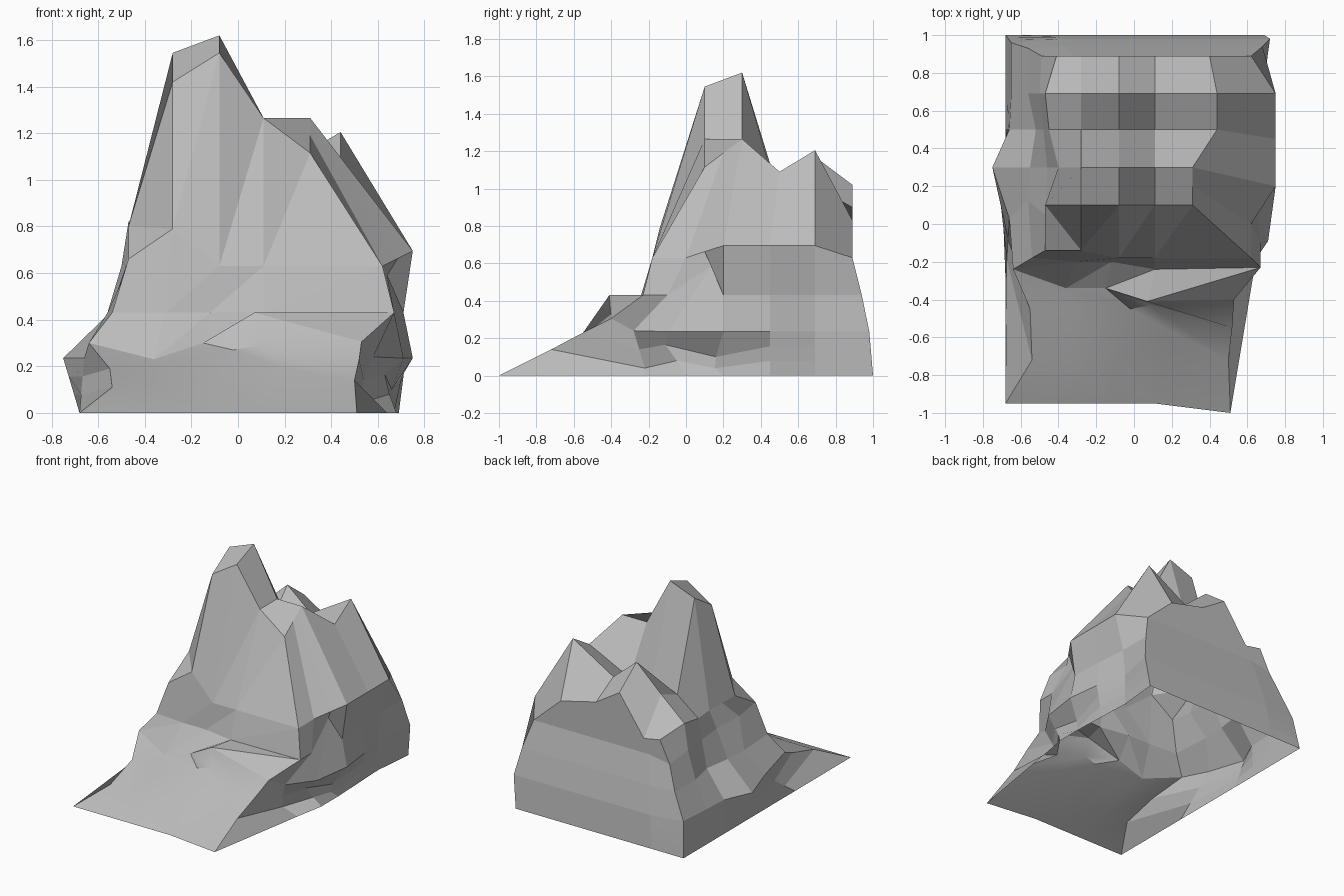
import bpy
import bmesh
from mathutils import Vector

cube = bpy.data.objects.get("Cube")
if cube:
    bpy.data.objects.remove(cube, do_unlink=True)

stone = bpy.data.materials.new("grey_stone")
stone.use_nodes = True
stone_colour = (0.5, 0.5, 0.5, 1)
stone.diffuse_color = stone_colour
stone.node_tree.nodes["Principled BSDF"].inputs["Base Color"].default_value = stone_colour


def sheet(name, columns, smooth=False, split=None):
    """Skin a grid of points, given as neighbouring columns; split cuts each cell in two."""
    bm = bmesh.new()
    grid = [[bm.verts.new(point) for point in column] for column in columns]
    for left, right in zip(grid, grid[1:]):
        for i in range(len(left) - 1):
            a, b, c, d = left[i], left[i + 1], right[i + 1], right[i]
            cuts = {"falling": [(a, b, c), (a, c, d)], "rising": [(a, b, d), (b, c, d)]}
            for corners in cuts.get(split, [(a, b, c, d)]):
                bm.faces.new(corners)
    mesh = bpy.data.meshes.new(name)
    bm.to_mesh(mesh)
    bm.free()
    mesh.materials.append(stone)
    obj = bpy.data.objects.new(name, mesh)
    bpy.context.collection.objects.link(obj)
    if smooth:
        bpy.ops.object.select_all(action="DESELECT")
        bpy.context.view_layer.objects.active = obj
        obj.select_set(True)
        bpy.ops.object.shade_smooth_by_angle()


def strata(top, *points):
    """Side column: crown, shoulder, waist, bulge, then straight to the ground."""
    column = [Vector(top)] + [Vector(p) for p in points]
    bulge, ground = column[-2:]
    column[-1:] = [bulge.lerp(ground, 1 / 3), bulge.lerp(ground, 2 / 3), ground]
    return column


def midpoint(a, b):
    return (a + b) / 2


# Summit: rows of peaks and saddles, running from front to back
def ridge(y, left, right, heights):
    xs = (left, -.28, -.08, .11, right)
    return [Vector((x, y, z)) for x, z in zip(xs, heights)]


crown = [
    ridge(.1, -.47, .31, (.8, 1.42, 1.545, 1.265, 1.115)),
    ridge(.3, -.4, .31, (.75, 1.545, 1.62, 1.265, 1.265)),
    ridge(.5, -.45, .44, (.78, .91, .97, .93, 1.09)),
    ridge(.69, -.47, .44, (.82, .985, 1.17, 1.01, 1.205)),
    ridge(.89, -.41, .4, (.76, .735, 1.02, .9, .83)),
]
sheet("summit", [list(reversed(row)) for row in reversed(crown)])

# Front: steep face above, ledge in the middle, apron running out below
front = [
    [(-.47, -.14, .66), (-.54, -.18, .43), (-.64, -.24, .3),
     (-.55, -.45, .19), (-.54, -.72, .11), (-.68, -.95, 0)],
    [(-.28, -.14, .79), (-.31, -.2, .43), (-.36, -.34, .23),
     (-.33, -.45, .2), (-.33, -.72, .11), (-.3, -.95, 0)],
    [(-.08, -.18, .63), (-.12, -.2, .43), (-.15, -.34, .3),
     (-.02, -.45, .27), (-.1, -.72, .12), (-.1, -.95, 0)],
    [(.11, -.18, .63), (.11, -.24, .43), (.07, -.41, .43),
     (.09, -.43, .29), (.2, -.57, .19), (.11, -.95, 0)],
    [(.62, -.18, .63), (.67, -.23, .43), (.53, -.4, .305),
     (.52, -.55, .23), (.5, -.72, .14), (.51, -1, 0)],
]
front = [[top] + [Vector(p) for p in column] for top, column in zip(crown[0], front)]
sheet("front_buttress", [column[:2] for column in front[:2]], split="falling")
sheet("front_buttress_foot", [column[1:3] for column in front[:2]])
sheet("front_face", [column[:3] for column in front[1:]], split="rising")
sheet("front_ledge", [column[2:4] for column in front], split="rising")
sheet("apron", [column[3:] for column in front], smooth=True)

# Rear corners, shared by the back and side walls
back_left = strata(crown[4][0], (-.49, .89, .6), (-.56, .93, .43), (-.65, .96, .25), (-.68, 1, 0))
back_right = strata(crown[4][4], (.62, .89, .63), (.68, .94, .43), (.72, .98, .235), (.69, 1, 0))


# Right wall: overhanging shoulder, with a hollow near the front
def right_column(top, y, waist, bulge, ground):
    return strata(top, (.75, y, .695), (waist, y, .43), (bulge, y, .235), (ground, y, 0))


hollow_top = midpoint(crown[0][4], crown[1][4])
hollow_front = [hollow_top, (.62, 0, .63), (.67, -.1, .43), (.58, -.28, .24),
                (.54, -.25, .14), (.52, -.22, .04), (.64, -.22, 0)]
hollow_middle = [hollow_top.lerp(crown[1][4], .5), (.685, .1, .663), (.64, .14, .59), (.71, -.09, .235),
                 (.63, -.11, .165), (.65, -.05, .08), (.68, 0, 0)]
hollow_back = [crown[1][4], (.75, .2, .695), (.71, .2, .43), (.75, .2, .235),
               (.66, .16, .1), (.65, .155, .04), (.68, .2, 0)]
sheet("right_wall", [
    front[4],
    hollow_front,
    hollow_middle,
    hollow_back,
    right_column(crown[2][4], .45, .7, .72, .67),
    right_column(crown[3][4], .69, .68, .66, .66),
    back_right,
])


# Back wall: fans out evenly towards the ground
def back_column(top):
    x = top.x
    return strata(top, (x * 1.15, .89, .63), (x * 1.3, .94, .43), (x * 1.4, .98, .235), (x * 1.5, 1, 0))


sheet("back_wall", [back_right] + [back_column(top) for top in reversed(crown[4][1:4])] + [back_left])


# Left wall: stepped, with one boulder-like bulge
def left_column(top, y, shoulder, waist, bulge):
    return strata(top, (shoulder, y, .63), (waist, y, .43), (bulge, y, .235), (-.68, y, 0))


left_notch = strata(midpoint(crown[0][0], crown[1][0]),
                    (-.47, .05, .63), (-.56, .12, .43), (-.66, .03, .235), (-.68, -.3, 0))
sheet("left_wall", [
    back_left,
    left_column(crown[3][0], .69, -.5, -.56, -.65),
    left_column(crown[2][0], .5, -.48, -.52, -.66),
    left_column(crown[1][0], .3, -.46, -.55, -.75),
    left_notch,
    front[0],
])
